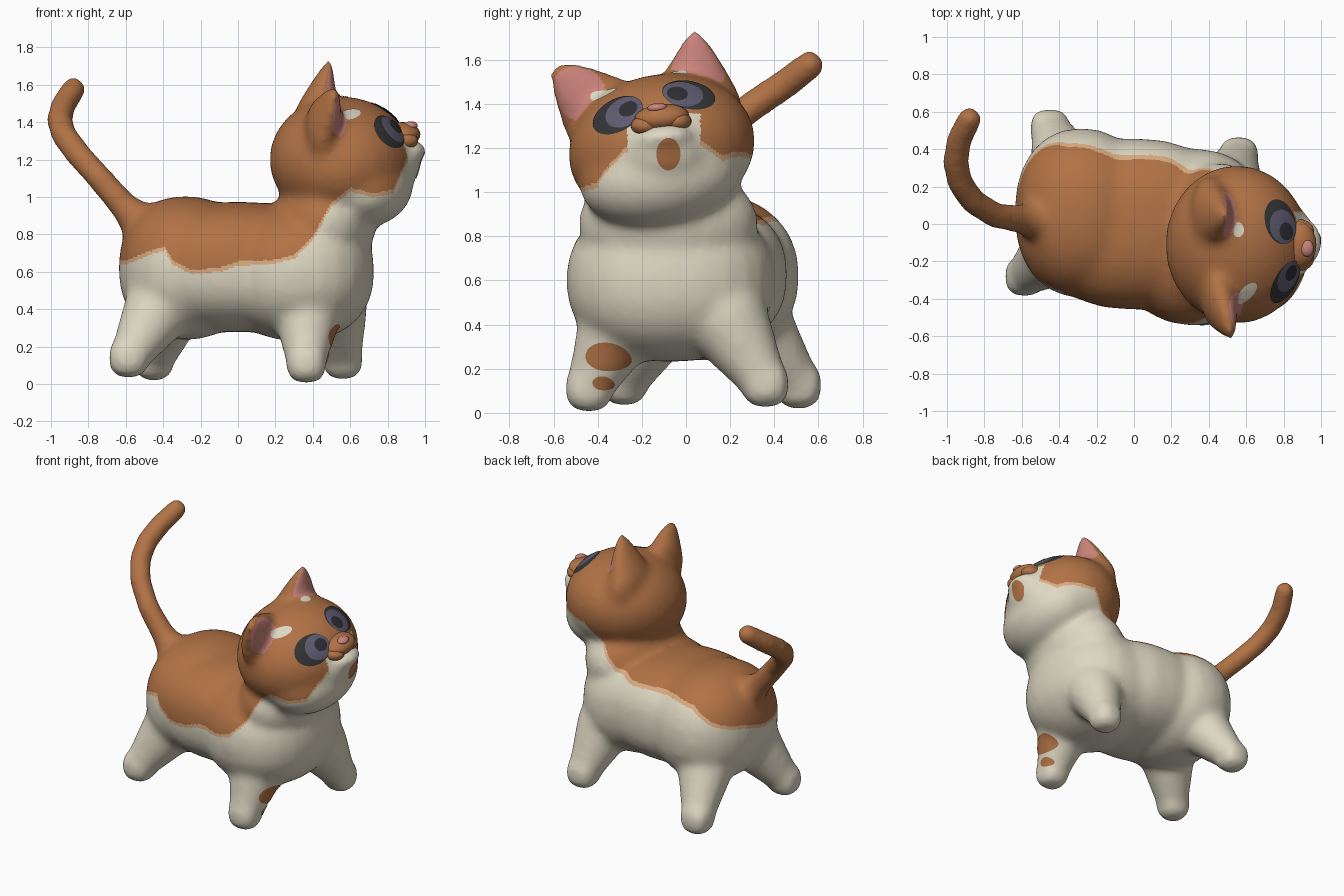
import bpy, bmesh, math
from mathutils import Vector, Matrix
from mathutils.bvhtree import BVHTree

if "Cube" in bpy.data.objects:
    bpy.data.objects.remove(bpy.data.objects["Cube"])


def material(name, r, g, b):
    m = bpy.data.materials.new(name)
    m.use_nodes = True
    m.diffuse_color = (r, g, b, 1)
    bsdf = m.node_tree.nodes["Principled BSDF"]
    bsdf.inputs["Base Color"].default_value = (r, g, b, 1)
    bsdf.inputs["Roughness"].default_value = 0.8
    return m


CREAM = material("cream fur", 0.73, 0.68, 0.54)
ORANGE = material("orange fur", 0.44, 0.17, 0.06)
FRINGE = material("pale orange fringe", 0.70, 0.41, 0.22)
PINK = material("pink skin", 0.60, 0.23, 0.20)
RIM = material("dark eye rim", 0.035, 0.035, 0.037)
IRIS = material("grey violet iris", 0.115, 0.107, 0.165)
PUPIL = material("pupil", 0.028, 0.028, 0.034)


def make_object(name, shape, mats):
    me = bpy.data.meshes.new(name)
    me.from_pydata(shape[0], [], shape[1])
    for m in mats:
        me.materials.append(m)
    me.shade_smooth()
    ob = bpy.data.objects.new(name, me)
    bpy.context.collection.objects.link(ob)
    return ob


# One unit sphere, reused for every blob
bm = bmesh.new()
bmesh.ops.create_uvsphere(bm, u_segments=24, v_segments=14, radius=1)
BALL = [v.co.copy() for v in bm.verts]
BALL_FACES = [[v.index for v in f.verts] for f in bm.faces]
bm.free()


def blob(shape, centre, radii, roll=0.0, square=1.0):
    """Ellipsoid, optionally boxier, rolled about the x axis."""
    verts, faces = shape
    base = len(verts)
    turn = Matrix.Rotation(roll, 3, "X")
    for co in BALL:
        p = [math.copysign(abs(c) ** square, c) * r for c, r in zip(co, radii)]
        verts.append(turn @ Vector(p) + Vector(centre))
    faces.extend([i + base for i in f] for f in BALL_FACES)


def limb(shape, points, radii, stretch=(1, 1, 1), steps=5):
    """Chain of overlapping blobs through the points."""
    for i in range(len(points) - 1):
        a, b = Vector(points[i]), Vector(points[i + 1])
        for k in range(steps):
            t = k / steps
            r = radii[i] * (1 - t) + radii[i + 1] * t
            blob(shape, a.lerp(b, t), [r * s for s in stretch])
    blob(shape, points[-1], [radii[-1] * s for s in stretch])


# Body, neck and head masses
mass = ([], [])
blob(mass, (-0.28, 0.06, 0.62), (0.36, 0.455, 0.385), square=0.9)
blob(mass, (0.0, 0.0, 0.625), (0.52, 0.46, 0.35), square=0.84)
blob(mass, (0.32, -0.07, 0.6), (0.41, 0.475, 0.37), square=0.88)
blob(mass, (0.46, -0.08, 0.86), (0.28, 0.41, 0.27))
blob(mass, (0.55, -0.11, 1.2), (0.385, 0.43, 0.335), roll=0.2)
blob(mass, (0.67, -0.12, 1.07), (0.27, 0.37, 0.23), roll=0.15)
blob(mass, (0.85, -0.1, 1.18), (0.125, 0.19, 0.14))
blob(mass, (0.925, -0.1, 1.25), (0.085, 0.13, 0.055), roll=0.1)

# Legs: hip or shoulder down to a blunt foot
for top, foot in [((0.37, -0.29, 0.43), (0.365, -0.44, 0.11)),
                  ((0.5, 0.18, 0.43), (0.56, 0.36, 0.13)),
                  ((-0.41, -0.14, 0.43), (-0.585, -0.28, 0.14)),
                  ((-0.36, 0.28, 0.43), (-0.45, 0.51, 0.125))]:
    limb(mass, [top, foot], [0.195, 0.104], steps=6)
    blob(mass, foot, (0.108, 0.108, 0.108), square=0.75)

# Ears
limb(mass, [(0.41, 0.05, 1.38), (0.455, 0.045, 1.56), (0.487, 0.04, 1.7)],
     [0.21, 0.125, 0.047], (0.55, 1, 0.9))
limb(mass, [(0.45, -0.38, 1.35), (0.49, -0.475, 1.45), (0.515, -0.56, 1.53)],
     [0.19, 0.13, 0.064], (0.5, 1, 1))

# Tail
limb(mass, [(-0.5, 0.02, 0.84), (-0.6, 0.025, 0.94), (-0.74, 0.045, 1.1),
            (-0.86, 0.12, 1.235), (-0.93, 0.22, 1.33), (-0.955, 0.33, 1.41),
            (-0.935, 0.45, 1.49), (-0.88, 0.56, 1.575)],
     [0.12, 0.08, 0.073, 0.073, 0.073, 0.073, 0.072, 0.07])

# Fuse the masses into one soft skin
skin = make_object("cat_body", mass, [])
remesh = skin.modifiers.new("fuse", "REMESH")
remesh.mode = "VOXEL"
remesh.voxel_size = 0.02
soften = skin.modifiers.new("soften", "SMOOTH")
soften.factor = 0.5
soften.iterations = 24
skin.modifiers.new("refine", "SUBSURF").levels = 1
deps = bpy.context.evaluated_depsgraph_get()
fused = bpy.data.meshes.new_from_object(skin.evaluated_get(deps))
skin.modifiers.clear()
skin.data = fused
for m in (CREAM, ORANGE, FRINGE, PINK):
    fused.materials.append(m)
fused.shade_smooth()

# Coat border heights along the right and left sides
RIGHT = [(-0.7, 0.65), (-0.6, 0.66), (-0.45, 0.72), (-0.39, 0.735), (-0.35, 0.66),
         (-0.25, 0.61), (-0.1, 0.62), (0.0, 0.655), (0.2, 0.665), (0.3, 0.69),
         (0.4, 0.79), (0.5, 0.97), (0.6, 1.05), (0.72, 1.02), (0.83, 1.04),
         (0.9, 1.2), (1.1, 1.34)]
LEFT = [(-0.7, 0.68), (-0.5, 0.77), (-0.35, 0.87), (-0.2, 0.89), (0.0, 0.88),
        (0.2, 0.87), (0.35, 0.9), (0.45, 1.0), (0.6, 1.17), (0.83, 1.19),
        (0.9, 1.3), (1.1, 1.34)]


def height(table, x):
    for (x0, z0), (x1, z1) in zip(table, table[1:]):
        if x <= x1:
            return z0 + (z1 - z0) * (x - x0) / (x1 - x0)


def coat(face):
    x, y, z = face.center
    # Inner ears: forward facing skin near each ear
    for ear, reach in (((0.52, 0.045, 1.585), 0.15), ((0.55, -0.49, 1.45), 0.125)):
        if face.normal.x > 0.5 and (face.center - Vector(ear)).length < reach:
            return 3
    # Pale fur around the muzzle
    if x > 0.83 and abs(y + 0.1) < 0.165 and z < 1.355:
        return 0
    t = min(max((y + 0.05) / 0.3, 0), 1)
    t = t * t * (3 - 2 * t)
    d = z - height(RIGHT, x) * (1 - t) - height(LEFT, x) * t
    return 1 if d > 0 else (2 if d > -0.022 else 0)


for f in fused.polygons:
    f.material_index = coat(f)

tree = BVHTree.FromPolygons([v.co for v in fused.vertices],
                            [p.vertices[:] for p in fused.polygons])


def decal(name, centre, facing, size, mat, roll=0.0, lift=0.004, rings=8, seg=36):
    """Thin oval marking draped over the skin."""
    n = Vector(facing).normalized()
    u = Matrix.Rotation(roll, 3, n) @ Vector((0, 0, 1)).cross(n).normalized()
    w = n.cross(u)

    def drape(a, b):
        p = Vector(centre) + u * a + w * b
        hit, normal, _, _ = tree.ray_cast(p + n * 0.15, -n, 0.4)
        return hit + normal * lift if hit else p

    verts, faces = [drape(0, 0)], []
    for i in range(rings):
        start = 1 + i * seg
        for k in range(seg):
            t = math.tau * k / seg
            r = (i + 1) / rings
            verts.append(drape(size[0] * r * math.cos(t), size[1] * r * math.sin(t)))
            a, b = start + k, start + (k + 1) % seg
            faces.append((a - seg, a, b, b - seg) if i else (0, a, b))
    make_object(name, (verts, faces), [mat])


# Eyes: rim, iris and pupil layers
R, L = (0.8, -0.3, 0.48), (0.75, 0.03, 0.6)
decal("right_eye_rim", (0.77, -0.295, 1.325), R, (0.125, 0.1), RIM, 0.25)
decal("right_eye_iris", (0.785, -0.263, 1.335), R, (0.09, 0.083), IRIS, 0.25, 0.007)
decal("right_eye_pupil", (0.79, -0.242, 1.345), R, (0.044, 0.042), PUPIL, 0.25, 0.0095)
decal("left_eye_rim", (0.745, 0.01, 1.41), L, (0.12, 0.1), RIM, -0.05)
decal("left_eye_iris", (0.755, -0.016, 1.41), L, (0.09, 0.085), IRIS, -0.05, 0.007)
decal("left_eye_pupil", (0.765, -0.042, 1.405), L, (0.047, 0.045), PUPIL, -0.05, 0.0095)

# Fur patches
decal("right_brow_patch", (0.605, -0.375, 1.45), (0.4, -0.5, 0.75), (0.075, 0.038), CREAM, 0.3)
decal("left_brow_patch", (0.56, -0.03, 1.54), (0.75, 0, 0.65), (0.04, 0.024), CREAM)
decal("chin_spot", (0.95, -0.08, 1.175), (1, 0, -0.1), (0.054, 0.075), ORANGE)
decal("leg_spot_upper", (0.5, -0.355, 0.255), (0.95, -0.25, 0), (0.1, 0.065), ORANGE)
decal("leg_spot_lower", (0.46, -0.375, 0.135), (0.95, -0.25, 0), (0.043, 0.032), ORANGE)

# Muzzle and nose
muzzle = ([], [])
blob(muzzle, (0.88, -0.11, 1.335), (0.095, 0.125, 0.064), roll=0.1)
for y, z in ((-0.185, 1.3), (-0.04, 1.32)):
    blob(muzzle, (0.885, y, z), (0.078, 0.065, 0.047))
make_object("muzzle", muzzle, [ORANGE])
nose = ([], [])
blob(nose, (0.925, -0.13, 1.382), (0.036, 0.045, 0.022), roll=0.1)
make_object("nose", nose, [PINK])
